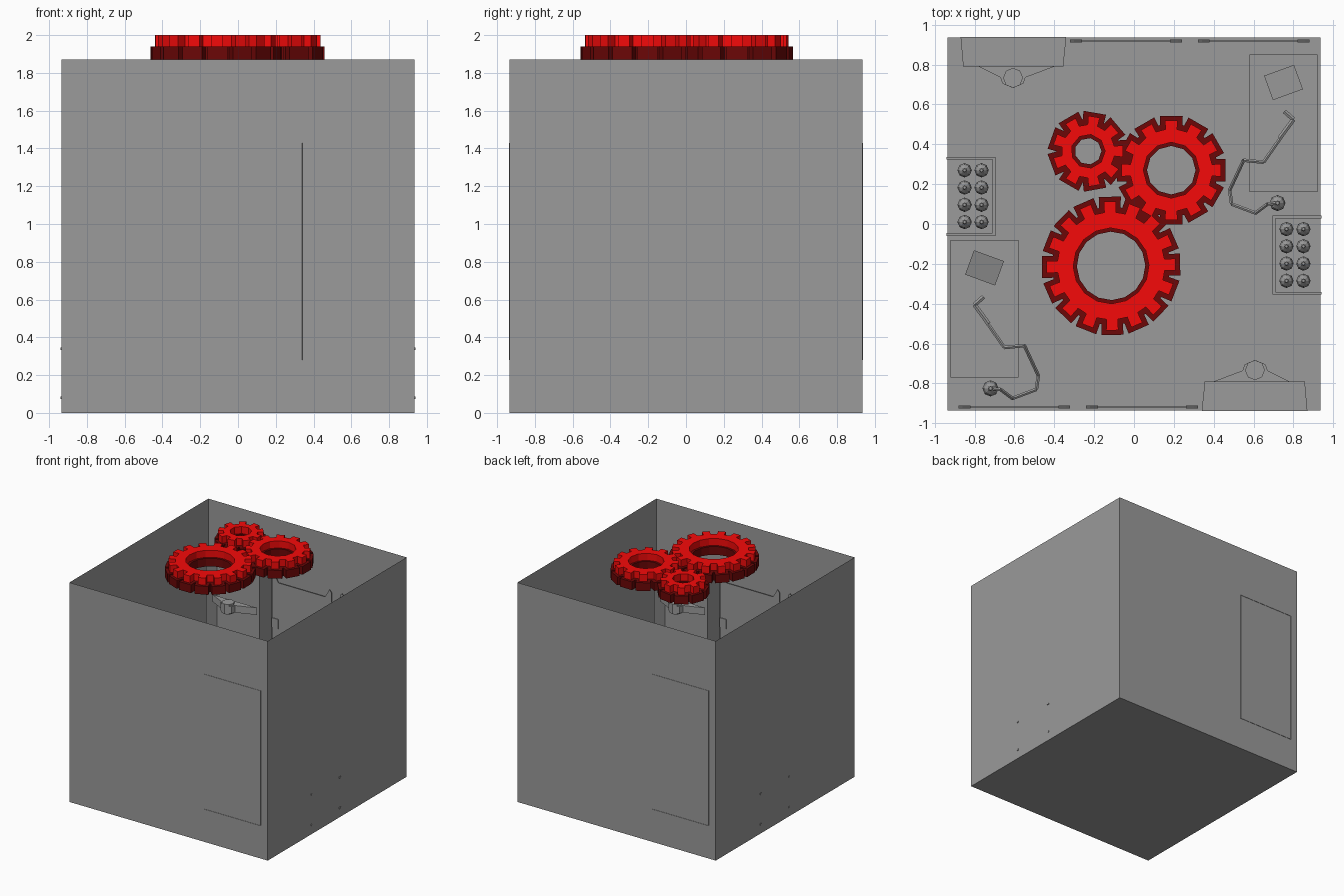
import bpy, bmesh
from math import pi, sin, cos
from mathutils import Matrix, Vector

if "Cube" in bpy.data.objects:
    bpy.data.objects.remove(bpy.data.objects["Cube"])

I = Matrix.Identity(4)


def material(name, color):
    m = bpy.data.materials.new(name)
    m.diffuse_color = color
    m.use_nodes = True
    m.node_tree.nodes["Principled BSDF"].inputs["Base Color"].default_value = m.diffuse_color
    return m


grey = material("steel_grey", (0.325, 0.325, 0.325, 1))
bright = material("gear_red", (0.92, 0.003, 0.003, 1))
dark = material("gear_dark_red", (0.15, 0.002, 0.002, 1))


def finish(name, bm, M=I, mat=grey, fix=True):
    bm.transform(M)
    if fix:
        bmesh.ops.recalc_face_normals(bm, faces=bm.faces)
    me = bpy.data.meshes.new(name)
    bm.to_mesh(me)
    bm.free()
    me.materials.append(mat)
    ob = bpy.data.objects.new(name, me)
    bpy.context.collection.objects.link(ob)
    return ob


def add_box(bm, x0, x1, y0, y1, z0, z1, angle=0):
    T = Matrix.Translation(((x0 + x1) / 2, (y0 + y1) / 2, (z0 + z1) / 2)) @ Matrix.Rotation(angle, 4, 'Z')
    bmesh.ops.create_cube(bm, size=1, matrix=T @ Matrix.Diagonal((x1 - x0, y1 - y0, z1 - z0, 1)))


def add_prism(bm, pts, z0, z1):
    f = bm.faces.new([bm.verts.new((x, y, z0)) for x, y in pts])
    r = bmesh.ops.extrude_face_region(bm, geom=[f])
    for v in r['geom']:
        if isinstance(v, bmesh.types.BMVert):
            v.co.z = z1


def add_lathe(bm, x, y, profile, n=8):
    rings = [[bm.verts.new((x + r * cos(2 * pi * i / n), y + r * sin(2 * pi * i / n), z))
              for i in range(n)] for r, z in profile]
    for a, b in zip(rings, rings[1:]):
        for i in range(n):
            j = (i + 1) % n
            bm.faces.new((a[i], a[j], b[j], b[i]))
    bm.faces.new(rings[0][::-1])
    bm.faces.new(rings[-1])


def add_tube(bm, pts, r, n=6):
    for a, b in zip(pts, pts[1:]):
        a, b = Vector(a), Vector(b)
        d = b - a
        T = Matrix.Translation((a + b) / 2) @ d.to_track_quat('Z', 'Y').to_matrix().to_4x4()
        bmesh.ops.create_cone(bm, cap_ends=True, segments=n, radius1=r, radius2=r, depth=d.length, matrix=T)


# open-topped room, thin walls
W = 0.935
bm = bmesh.new()
add_box(bm, -W, W, -W, W, 0, 1.87)
bmesh.ops.delete(bm, geom=[max(bm.faces, key=lambda f: f.calc_center_median().z)], context='FACES')
finish("room_shell", bm, fix=False)


# gear cluster over the room
def gear_layer(name, cx, cy, teeth, r_tip, r_root, hole, phase, grow, z0, z1, mat):
    bm = bmesh.new()
    step = 2 * pi / teeth
    loops = []
    for z in (z0, z1):
        out, inn = [], []
        for i in range(teeth):
            c = phase + i * step
            tip = step * 0.24 + grow / r_tip * 0.8
            base = step * 0.27 + grow / r_root * 0.8
            for r, a in ((r_root, -base), (r_tip, -tip), (r_tip, tip), (r_root, base)):
                r += grow
                out.append(bm.verts.new((cx + r * cos(c + a), cy + r * sin(c + a), z)))
            h = hole - grow * 0.7
            inn.append(bm.verts.new((cx + h * cos(c), cy + h * sin(c), z)))
        loops.append((out, inn))
        # each step: tooth face, wedge to the hole, gap face
        for i in range(teeth):
            j = (i + 1) % teeth
            o = out[4 * i:4 * i + 4]
            bm.faces.new(o)
            bm.faces.new((inn[i], o[0], o[3]))
            bm.faces.new((inn[i], o[3], out[4 * j], inn[j]))
    for a, b in zip(*loops):
        for i in range(len(a)):
            j = (i + 1) % len(a)
            bm.faces.new((a[i], a[j], b[j], b[i]))
    finish(name, bm, I, mat)


for name, *g in (("large_gear", -0.115, -0.21, 16, 0.325, 0.27, 0.19, 1.59),
                 ("medium_gear", 0.187, 0.27, 12, 0.252, 0.207, 0.14, 1.57),
                 ("small_gear", -0.23, 0.365, 9, 0.178, 0.134, 0.085, 1.4)):
    gear_layer(name + "_base", *g, 0.026, 1.87, 1.94, dark)
    gear_layer(name + "_top", *g, 0, 1.94, 2.0, bright)

BOTTLE = ((0.036, 0), (0.036, 0.40), (0.027, 0.435), (0.012, 0.45), (0.008, 0.47))
mirror = Matrix.Diagonal((-1, 1, 1, 1))

for side, bench_M, rack_M in (("right", I, I),
                              ("left", Matrix.Translation((0, -0.93, 0)) @ mirror,
                               Matrix.Translation((0, 0.295, 0)) @ mirror)):
    # workbench with legs
    bm = bmesh.new()
    add_box(bm, 0.58, 0.92, 0.16, 0.85, 0.40, 0.44)
    for x in (0.60, 0.86):
        for y in (0.18, 0.79):
            add_box(bm, x, x + 0.04, y, y + 0.04, 0, 0.40)
    finish(side + "_workbench", bm, bench_M)
    # slope-topped box turned on the bench
    bm = bmesh.new()
    add_box(bm, 0.67, 0.83, 0.645, 0.775, 0.44, 0.54, 0.35)
    for v in bm.verts:
        if v.co.z > 0.5:
            v.co.z += (v.co.x - 0.75) * 0.5
    finish(side + "_bench_box", bm, bench_M)
    # gas bottle, hose and torch
    bm = bmesh.new()
    add_lathe(bm, 0.72, 0.105, [(r * 1.12, z) for r, z in BOTTLE])
    finish(side + "_gas_bottle", bm, bench_M)
    bm = bmesh.new()
    add_tube(bm, [(0.72, 0.105, 0.45), (0.67, 0.10, 0.45), (0.61, 0.055, 0.4), (0.49, 0.10, 0.36),
                  (0.48, 0.17, 0.36), (0.55, 0.32, 0.45), (0.65, 0.31, 0.455), (0.79, 0.51, 0.455)], 0.01)
    finish(side + "_hose", bm, bench_M)
    bm = bmesh.new()
    add_tube(bm, [(0.73, 0.43, 0.46), (0.80, 0.525, 0.46), (0.755, 0.565, 0.46)], 0.013)
    finish(side + "_torch", bm, bench_M)
    # bottle rack: eight bottles held by rails through the wall
    bm = bmesh.new()
    for x in (0.765, 0.85):
        for i in range(4):
            add_lathe(bm, x, -0.285 + i * 0.0865, BOTTLE)
    finish(side + "_rack_bottles", bm, rack_M)
    bm = bmesh.new()
    for z in (0.08, 0.34):
        for y in (-0.347, 0.035):
            add_box(bm, 0.695, 0.94, y - 0.007, y + 0.007, z - 0.007, z + 0.007)
        add_box(bm, 0.695, 0.709, -0.347, 0.035, z - 0.007, z + 0.007)
    finish(side + "_rack_rails", bm, rack_M)

for side, M in (("back", I), ("front", Matrix.Rotation(pi, 4, 'Z'))):
    # tapered cabinet, recessed front, open towards the wall
    bm = bmesh.new()
    add_prism(bm, [(-0.87, 0.938), (-0.34, 0.938), (-0.355, 0.79), (-0.857, 0.79)], 0.28, 1.43)
    bmesh.ops.recalc_face_normals(bm, faces=bm.faces)
    face = min(bm.faces, key=lambda f: f.calc_center_median().y)
    bmesh.ops.inset_region(bm, faces=[face], thickness=0.06)
    bmesh.ops.translate(bm, verts=face.verts, vec=(0, 0.09, 0))
    rear = max(bm.faces, key=lambda f: f.calc_center_median().y)
    bmesh.ops.delete(bm, geom=[rear], context='FACES_ONLY')
    finish(side + "_cabinet", bm, M)
    # bracket with an eight-sided hub
    bm = bmesh.new()
    add_prism(bm, [(-0.80, 0.80), (-0.78, 0.79), (-0.67, 0.735), (-0.66, 0.705), (-0.607, 0.682),
                   (-0.555, 0.705), (-0.545, 0.735), (-0.40, 0.79), (-0.38, 0.80)], 1.08, 1.14)
    add_lathe(bm, -0.607, 0.733, ((0.05, 1.07), (0.05, 1.155)))
    finish(side + "_cabinet_bracket", bm, M)
    # two wall panels with raised ends and clips
    for k, x in enumerate((-0.32, 0.32)):
        bm = bmesh.new()
        p = [(x, 0.55), (x + 0.56, 0.55), (x + 0.56, 1.39), (x + 0.54, 1.41), (x + 0.50, 1.34),
             (x + 0.06, 1.34), (x + 0.02, 1.41), (x, 1.39)]
        add_prism(bm, p, 0, 0.006)
        bm.transform(Matrix.Translation((0, 0.921, 0)) @ Matrix.Rotation(pi / 2, 4, 'X'))
        for a in (x, x + 0.5):
            add_box(bm, a, a + 0.06, 0.91, 0.926, 0.95, 1.03)
        finish(f"{side}_wall_panel_{k + 1}", bm, M)
